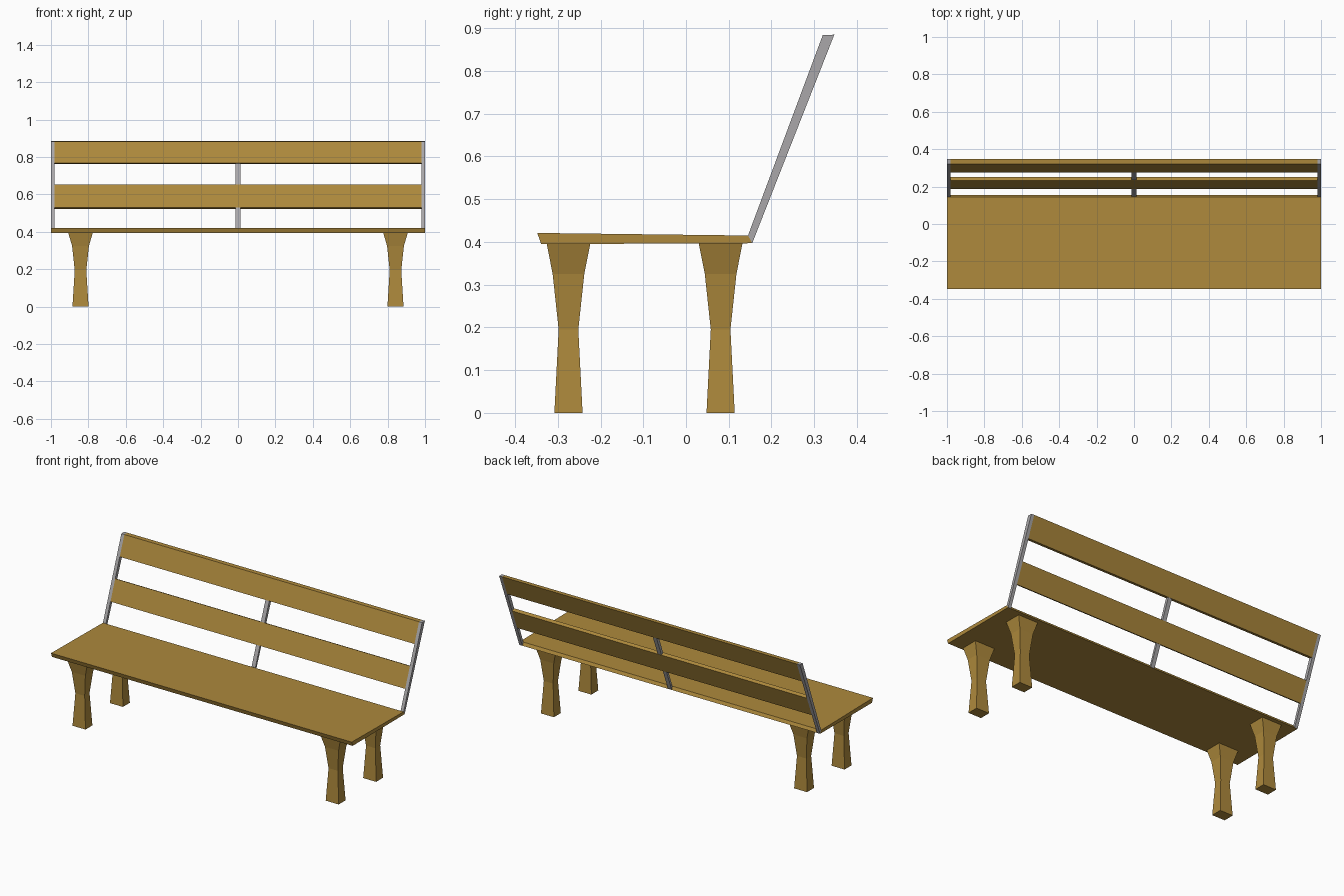
import bpy, bmesh
from mathutils import Vector

if "Cube" in bpy.data.objects:
    bpy.data.objects.remove(bpy.data.objects["Cube"])


def make_material(name, color):
    mat = bpy.data.materials.new(name)
    mat.diffuse_color = (*color, 1)
    mat.use_nodes = True
    mat.node_tree.nodes["Principled BSDF"].inputs["Base Color"].default_value = mat.diffuse_color
    return mat


wood = make_material("wood", (0.42, 0.25, 0.045))
metal = make_material("metal", (0.40, 0.39, 0.40))


def loft(name, rings, material):
    """Skin a stack of matching rings into a closed flat-faced solid."""
    bm = bmesh.new()
    loops = [[bm.verts.new(p) for p in ring] for ring in rings]
    n = len(loops[0])
    for a, b in zip(loops, loops[1:]):
        for i in range(n):
            j = (i + 1) % n
            bm.faces.new((a[i], a[j], b[j], b[i]))
    bm.faces.new(loops[0][::-1])
    bm.faces.new(loops[-1])
    bmesh.ops.recalc_face_normals(bm, faces=bm.faces)
    mesh = bpy.data.meshes.new(name)
    bm.to_mesh(mesh)
    bm.free()
    mesh.materials.append(material)
    obj = bpy.data.objects.new(name, mesh)
    bpy.context.collection.objects.link(obj)
    return obj


def extrude_x(name, profile, x0, x1, material):
    """Extrude a (y, z) profile along x."""
    return loft(name, [[(x, y, z) for y, z in profile] for x in (x0, x1)], material)


# Seat with slanted front and back edges
extrude_x("seat", [(-0.348, 0.421), (0.145, 0.415), (0.155, 0.397), (-0.339, 0.395)],
          -1, 1, wood)

# Waisted legs: (z, half width in x, half depth in y)
sections = [(0, 0.043, 0.033), (0.195, 0.031, 0.023), (0.325, 0.045, 0.037), (0.396, 0.066, 0.051)]
for row, cy in (("front", -0.275), ("back", 0.081)):
    for side, cx in (("left", -0.842), ("right", 0.842)):
        loft(f"{row}_{side}_leg",
             [[(cx + sx * w, cy + sy * d, z) for sx, sy in ((-1, -1), (1, -1), (1, 1), (-1, 1))]
              for z, w, d in sections], wood)

# Leaning metal back supports; the middle one sits just inside the slat faces
front_low, front_top = Vector((0.145, 0.415)), Vector((0.32, 0.884))
back_low, back_top = Vector((0.155, 0.397)), Vector((0.347, 0.885))
post = [front_low, front_top, back_top, back_low]
inset = Vector((0.002, 0))
drop = Vector((0, -0.003))
middle = [front_low + inset, front_top + inset + drop, back_top - inset + drop, back_low - inset]
for side, x0, x1, profile in (("left", -1, -0.98, post), ("middle", -0.0125, 0.0125, middle),
                              ("right", 0.98, 1, post)):
    extrude_x(f"{side}_back_support", profile, x0, x1, metal)


def on_edge(low, top, z):
    return low.lerp(top, (z - low.y) / (top.y - low.y))


# Backrest slats: front bottom, front top, back top, back bottom heights
for name, heights in (("lower_slat", (0.531, 0.652, 0.643, 0.523)),
                      ("upper_slat", (0.767, 0.884, 0.885, 0.762))):
    fb, ft, bt, bb = heights
    extrude_x(name, [on_edge(front_low, front_top, fb), on_edge(front_low, front_top, ft),
                     on_edge(back_low, back_top, bt), on_edge(back_low, back_top, bb)],
              -0.98, 0.98, wood)
